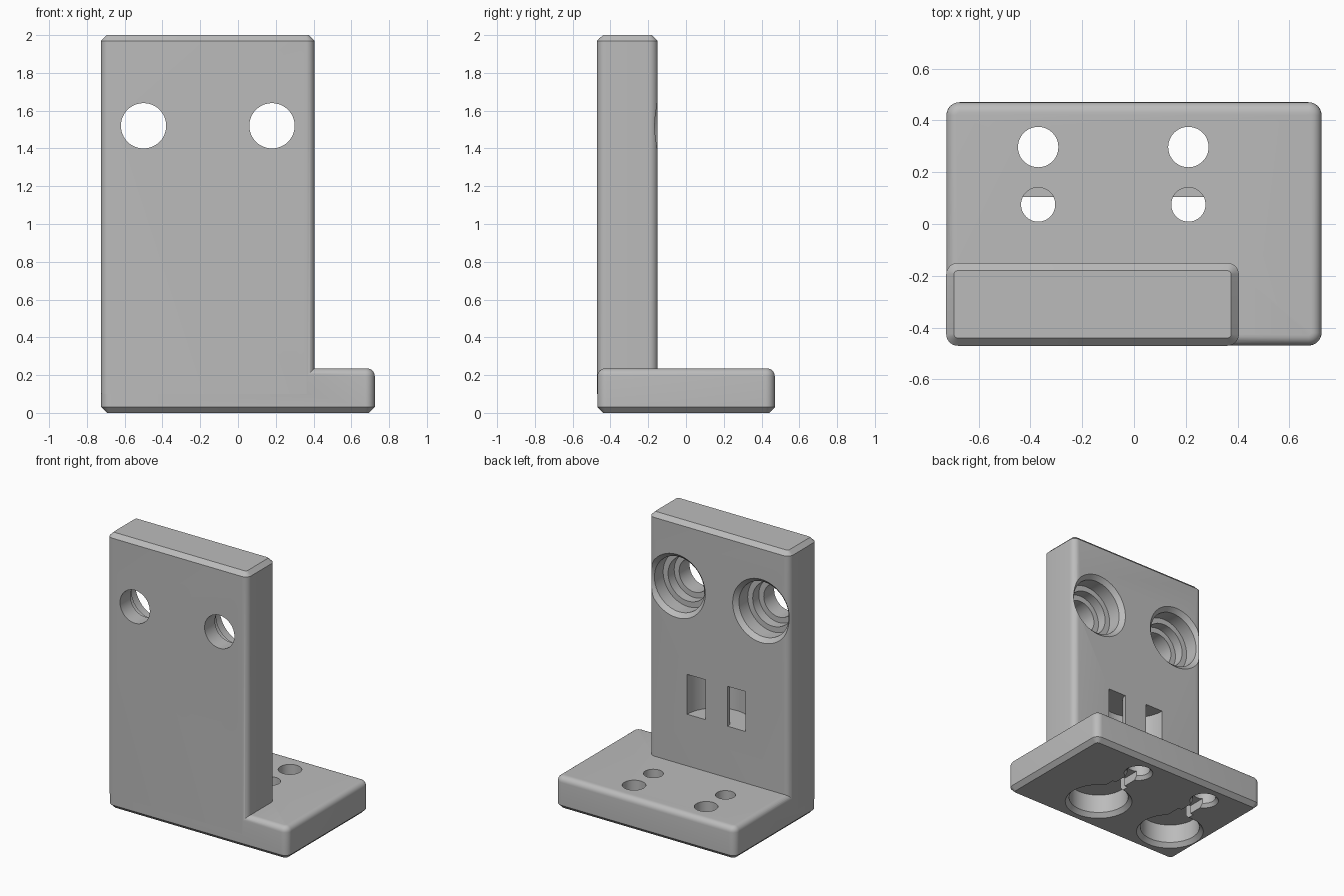
import bpy, bmesh, math
from mathutils import Vector, Matrix

if "Cube" in bpy.data.objects:
    bpy.data.objects.remove(bpy.data.objects["Cube"])

grey = bpy.data.materials.new("plain_grey")
grey.use_nodes = True
grey.diffuse_color = (0.5, 0.5, 0.5, 1)
grey.node_tree.nodes["Principled BSDF"].inputs["Base Color"].default_value = (0.5, 0.5, 0.5, 1)


def finish(name, bm):
    bmesh.ops.recalc_face_normals(bm, faces=bm.faces)
    mesh = bpy.data.meshes.new(name)
    bm.to_mesh(mesh)
    bm.free()
    mesh.materials.append(grey)
    obj = bpy.data.objects.new(name, mesh)
    bpy.context.collection.objects.link(obj)
    return obj


def loft(rings):
    """Skin closed rings of points, capping both ends."""
    bm = bmesh.new()
    loops = [[bm.verts.new(p) for p in ring] for ring in rings]
    n = len(loops[0])
    for a, b in zip(loops, loops[1:]):
        for i in range(n):
            j = (i + 1) % n
            bm.faces.new((a[i], a[j], b[j], b[i]))
    bm.faces.new(loops[0])
    bm.faces.new(loops[-1])
    return bm


def rounded_slab(name, x0, x1, y0, y1, profile, radius, steps=8):
    """Rounded rectangle stacked through (height, inset) pairs."""
    rings = []
    for z, inset in profile:
        r = max(radius - inset, 0.004)
        k = inset + r
        ring = []
        corners = [(x1 - k, y1 - k), (x0 + k, y1 - k), (x0 + k, y0 + k), (x1 - k, y0 + k)]
        for q, (cx, cy) in enumerate(corners):
            for s in range(steps + 1):
                a = math.pi / 2 * (q + s / steps)
                ring.append((cx + r * math.cos(a), cy + r * math.sin(a), z))
        rings.append(ring)
    return finish(name, loft(rings))


def turned(name, profile, place, sides=48):
    """Solid of revolution from (radius, height) pairs."""
    rings = [[place @ Vector((r * math.cos(2 * math.pi * i / sides),
                              r * math.sin(2 * math.pi * i / sides), h))
              for i in range(sides)] for r, h in profile]
    return finish(name, loft(rings))


def block(name, x0, x1, y0, y1, z0, z1):
    return finish(name, loft([[(x0, y0, z), (x1, y0, z), (x1, y1, z), (x0, y1, z)]
                              for z in (z0, z1)]))


def combine(target, tool, operation):
    mod = target.modifiers.new("join_or_cut", "BOOLEAN")
    mod.operation, mod.object, mod.solver = operation, tool, "EXACT"
    bpy.ops.object.select_all(action="DESELECT")
    bpy.context.view_layer.objects.active = target
    target.select_set(True)
    bpy.ops.object.modifier_apply(modifier=mod.name)
    bpy.data.objects.remove(tool)


# Base slab: chamfered underneath, rounded on top
top_round = 0.04
base_profile = [(0, 0.03), (0.03, 0)]
for s in range(7):
    a = math.pi / 2 * s / 6
    base_profile.append((0.195 + top_round * math.sin(a), top_round * (1 - math.cos(a))))
bracket = rounded_slab("l_bracket", -0.724, 0.724, -0.469, 0.47, base_profile, 0.05)

# Upright plate with a chamfered top
upright = rounded_slab("upright", -0.725, 0.405, -0.47, -0.15,
                       [(0.1, 0), (1.97, 0), (2, 0.03)], 0.045)
combine(bracket, upright, "UNION")

# Stepped screw holes through the upright
face_back = Matrix.Rotation(-math.pi / 2, 4, "X")
for x in (-0.5, 0.18):
    hole = turned("screw_hole", [(0.12, -0.1), (0.12, 0.12), (0.16, 0.12), (0.16, 0.19),
                                 (0.2, 0.19), (0.2, 0.29), (0.245, 0.335)],
                  Matrix.Translation((x, -0.47, 1.52)) @ face_back)
    combine(bracket, hole, "DIFFERENCE")

# Curved strap channel behind the two windows
channel = turned("strap_channel", [(0.235, 0.61), (0.235, 0.9)], Matrix.Translation((-0.14, -0.15, 0)))
core = turned("strap_core", [(0.09, 0.5), (0.09, 1.0)], Matrix.Translation((-0.14, -0.15, 0)))
combine(channel, core, "DIFFERENCE")
combine(bracket, channel, "DIFFERENCE")

# Base holes, round underside pockets and the slots joining them
for x, px in ((-0.37, -0.46), (0.21, 0.17)):
    cuts = [
        turned("base_hole", [(0.105, -0.01), (0.078, 0.025), (0.078, 0.4)],
               Matrix.Translation((x, 0.297, 0))),
        turned("pocket", [(0.235, -0.01), (0.2, 0.03), (0.2, 0.165)],
               Matrix.Translation((px, -0.17, 0))),
        block("wide_slot", x - 0.066, x + 0.066, -0.1, 0.105, -0.1, 0.14),
        block("narrow_slot", x - 0.04, x + 0.04, 0.0, 0.29, -0.1, 0.06),
        turned("wire_hole", [(0.066, 0.1), (0.066, 0.4)], Matrix.Translation((x, 0.075, 0))),
    ]
    for cut in cuts:
        combine(bracket, cut, "DIFFERENCE")

bpy.ops.object.select_all(action="DESELECT")
bpy.context.view_layer.objects.active = bracket
bracket.select_set(True)
bpy.ops.object.shade_smooth_by_angle(angle=math.radians(30))
